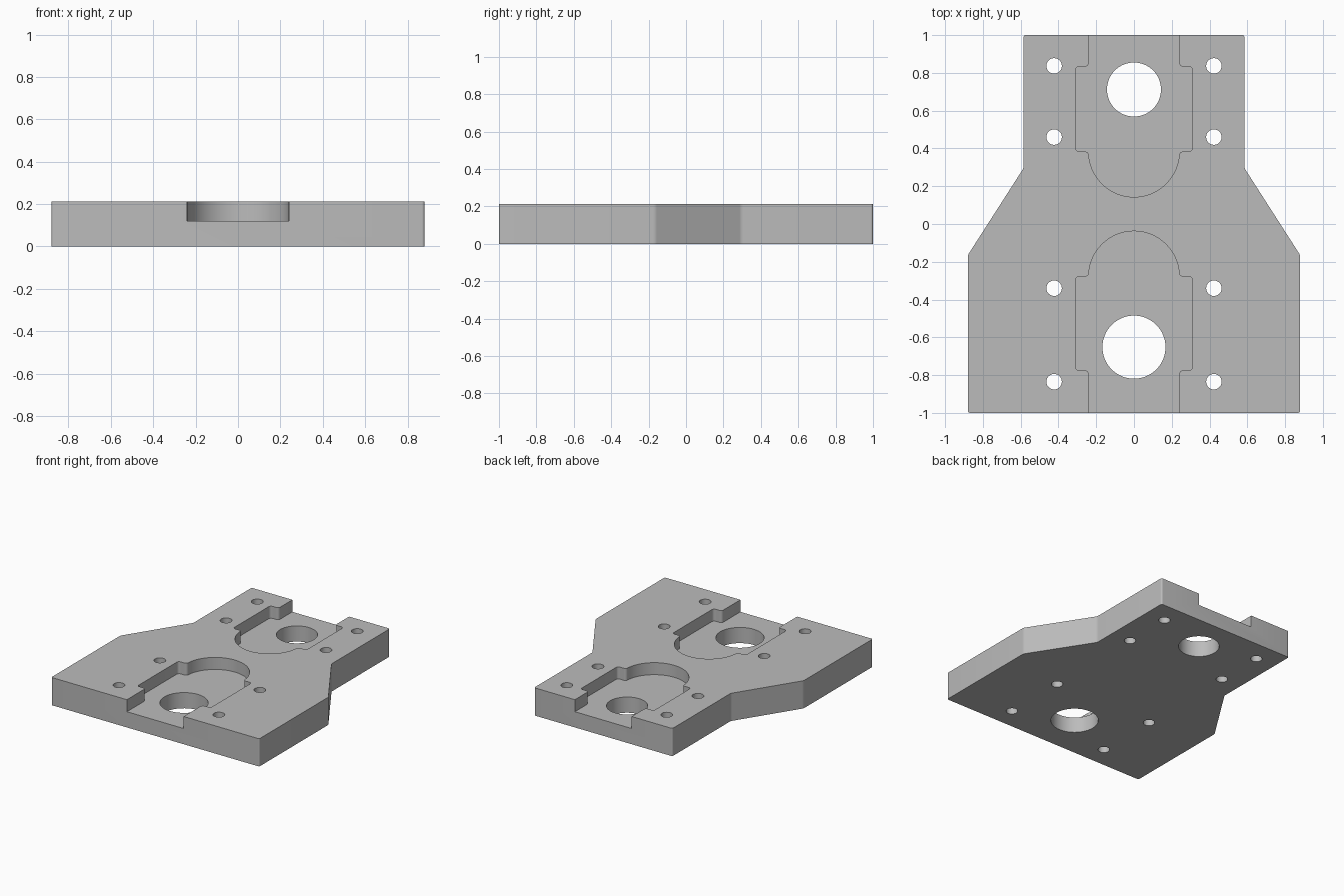
import bpy, bmesh, math
from mathutils import Vector

if "Cube" in bpy.data.objects:
    bpy.data.objects.remove(bpy.data.objects["Cube"])

THICK, FLOOR = 0.212, 0.12

grey = bpy.data.materials.new("machined grey")
grey.diffuse_color = (0.5, 0.5, 0.5, 1)
grey.use_nodes = True
grey.node_tree.nodes["Principled BSDF"].inputs["Base Color"].default_value = grey.diffuse_color


def rounded(corners, steps=6):
    """Closed outline from (x, y, radius) corners, with each corner filleted."""
    out = []
    for i, (x, y, r) in enumerate(corners):
        p = Vector((x, y))
        if r == 0:
            out.append(p)
            continue
        a = (Vector(corners[i - 1][:2]) - p).normalized()
        b = (Vector(corners[(i + 1) % len(corners)][:2]) - p).normalized()
        half = a.angle(b) / 2
        centre = p + (a + b).normalized() * (r / math.sin(half))
        start = p + a * (r / math.tan(half)) - centre
        end = p + b * (r / math.tan(half)) - centre
        sweep = math.pi - 2 * half
        for k in range(steps + 1):
            t = k / steps
            out.append(centre + (start * math.sin((1 - t) * sweep)
                                 + end * math.sin(t * sweep)) / math.sin(sweep))
    return out


def circle(x, y, r, n):
    return [Vector((x + r * math.cos(2 * math.pi * k / n),
                    y + r * math.sin(2 * math.pi * k / n))) for k in range(n)]


def prism(name, outline, z0, z1):
    bm = bmesh.new()
    face = bm.faces.new([bm.verts.new((p.x, p.y, z0)) for p in outline])
    top = bmesh.ops.extrude_face_region(bm, geom=[face])["geom"]
    verts = [v for v in top if isinstance(v, bmesh.types.BMVert)]
    bmesh.ops.translate(bm, vec=(0, 0, z1 - z0), verts=verts)
    bmesh.ops.recalc_face_normals(bm, faces=bm.faces)
    mesh = bpy.data.meshes.new(name)
    bm.to_mesh(mesh)
    bm.free()
    mesh.materials.append(grey)
    ob = bpy.data.objects.new(name, mesh)
    bpy.context.collection.objects.link(ob)
    return ob


def pocket(shoulder, step, edge):
    """Pocket with a round inner end, side wings and a channel out to the edge."""
    s = 1 if shoulder > step else -1      # direction of the round end
    r, w, f = 0.24, 0.31, 0.02
    right = [(r, edge, 0), (r, step, f), (w, step, f), (w, shoulder, f), (r, shoulder, f)]
    arc = [(r * math.cos(a), shoulder + s * r * math.sin(a), 0)
           for a in [math.radians(8 + 164 * k / 40) for k in range(41)]]
    left = [(-x, y, c) for x, y, c in reversed(right)]
    return rounded(right + arc + left)


# Tapered plate
side = [(0.88, -1, 0.012), (0.88, -0.165, 0.04), (0.585, 0.295, 0.04), (0.585, 1, 0.012)]
plate = prism("plate", rounded(side + [(-x, y, r) for x, y, r in reversed(side)]), 0, THICK)

# Pockets, bores and screw holes
cutters = [
    prism("front_pocket", pocket(-0.278, -0.775, -1.1), FLOOR, 0.3),
    prism("back_pocket", pocket(0.383, 0.833, 1.1), FLOOR, 0.3),
    prism("front_bore", circle(0, -0.652, 0.167, 64), -0.1, 0.35),
    prism("back_bore", circle(0, 0.712, 0.143, 64), -0.1, 0.35),
]
for sx in (-1, 1):
    for y in (-0.835, -0.34, 0.46, 0.837):
        cutters.append(prism("screw_hole", circle(sx * 0.423, y, 0.041, 32), -0.1, 0.35))

bpy.context.view_layer.objects.active = plate
for cutter in cutters:
    mod = plate.modifiers.new(cutter.name, "BOOLEAN")
    mod.operation, mod.solver, mod.object = "DIFFERENCE", "EXACT", cutter
    bpy.ops.object.modifier_apply(modifier=mod.name)
    bpy.data.objects.remove(cutter)

# Smooth curved walls, keep machined edges sharp
bpy.ops.object.select_all(action="DESELECT")
plate.select_set(True)
bpy.ops.object.shade_smooth_by_angle(angle=math.radians(30))
